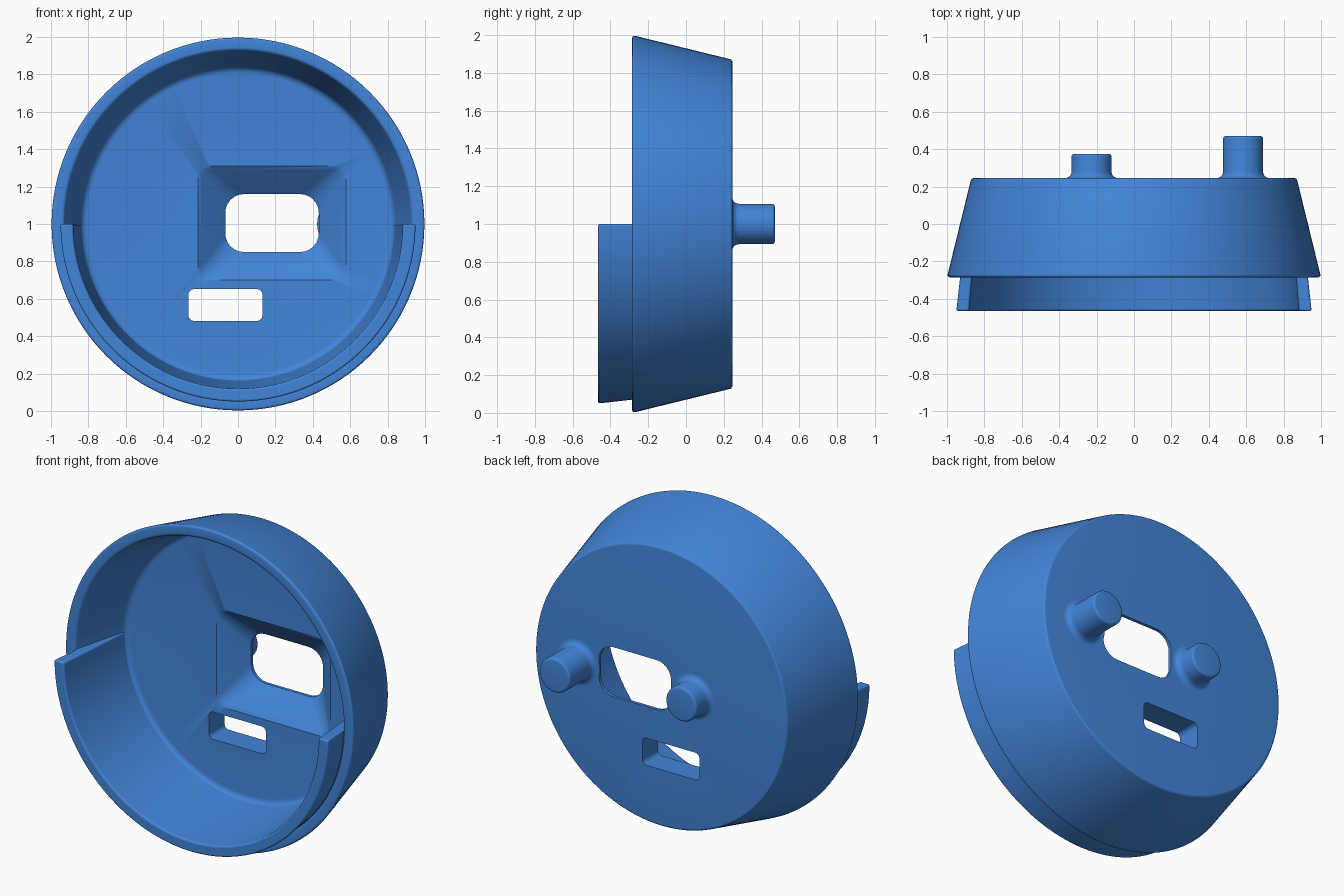
import bpy, bmesh, math
from mathutils import Vector

old = bpy.data.objects.get("Cube")
if old:
    bpy.data.objects.remove(old, do_unlink=True)

blue = bpy.data.materials.new("blue plastic")
blue.use_nodes = True
color = (0.055, 0.235, 0.69, 1)
blue.diffuse_color = color
blue.node_tree.nodes["Principled BSDF"].inputs["Base Color"].default_value = color

FLOOR, BACK, RIM, LIP = 0.09, 0.245, -0.285, -0.465


def make_object(name, bm):
    bmesh.ops.remove_doubles(bm, verts=bm.verts, dist=1e-5)
    bmesh.ops.recalc_face_normals(bm, faces=bm.faces)
    mesh = bpy.data.meshes.new(name)
    bm.to_mesh(mesh)
    bm.free()
    mesh.materials.append(blue)
    obj = bpy.data.objects.new(name, mesh)
    bpy.context.collection.objects.link(obj)
    return obj


def smooth(obj):
    bpy.ops.object.select_all(action='DESELECT')
    obj.select_set(True)
    bpy.context.view_layer.objects.active = obj
    bpy.ops.object.shade_smooth_by_angle(angle=math.radians(35))


def rounded(points, steps=5):
    """Fillet the corners of a (radius, y, fillet) profile."""
    result = []
    for i, (r, y, f) in enumerate(points):
        p = Vector((r, y))
        if f == 0:
            result.append(p)
            continue
        a = Vector(points[i - 1][:2]) - p
        b = Vector(points[(i + 1) % len(points)][:2]) - p
        half = a.angle(b) / 2
        reach = f / math.tan(half)
        a.normalize()
        b.normalize()
        centre = p + (a + b).normalized() * f / math.sin(half)
        start, end = p + a * reach - centre, p + b * reach - centre
        sweep = start.angle_signed(end)
        for k in range(steps + 1):
            t = -sweep * k / steps
            c, s = math.cos(t), math.sin(t)
            result.append(centre + Vector((start.x * c - start.y * s,
                                           start.x * s + start.y * c)))
    return result


def revolve(name, points, x=0, angle=math.tau, steps=128, closed=False):
    """Turn a profile about the front-to-back axis at height 1."""
    bm = bmesh.new()
    vs = [bm.verts.new((x + p.x, p.y, 1)) for p in rounded(points)]
    edges = [bm.edges.new(pair) for pair in zip(vs, vs[1:])]
    if closed:
        edges.append(bm.edges.new((vs[-1], vs[0])))
    bmesh.ops.spin(bm, geom=vs + edges, cent=(x, 0, 1), axis=(0, 1, 0),
                   angle=angle, steps=steps)
    if closed:
        bmesh.ops.holes_fill(bm, edges=[e for e in bm.edges if e.is_boundary], sides=0)
    return make_object(name, bm)


def loft(name, cx, cz, sections, steps=6):
    """Skin rounded rectangles given as (y, width, height, corner radius)."""
    bm = bmesh.new()
    rings = []
    for y, w, h, r in sections:
        ring = []
        for q, (sx, sz) in enumerate([(1, 1), (-1, 1), (-1, -1), (1, -1)]):
            for k in range(steps + 1):
                t = (q + k / steps) * math.pi / 2
                ring.append(bm.verts.new((cx + sx * (w / 2 - r) + r * math.cos(t), y,
                                          cz + sz * (h / 2 - r) + r * math.sin(t))))
        rings.append(ring)
    for a, b in zip(rings, rings[1:]):
        for i in range(len(a)):
            j = (i + 1) % len(a)
            bm.faces.new((a[i], a[j], b[j], b[i]))
    bm.faces.new(rings[0])
    bm.faces.new(rings[-1])
    cutter = make_object(name, bm)
    cutter.hide_render = True
    return cutter


# Tapered cup
cup = revolve("cup_body", [
    (0, BACK, 0), (0.87, BACK, 0.015), (1.0, RIM, 0.012), (0.93, RIM, 0.02),
    (0.835, FLOOR, 0.04), (0, FLOOR, 0)])

# Funnel window and cable slot cut through the back
window = loft("window_cutter", 0.182, 1.005, [
    (FLOOR - 0.03, 0.86, 0.68, 0.07), (FLOOR, 0.79, 0.61, 0.05),
    (FLOOR + 0.015, 0.75, 0.57, 0.05), (BACK - 0.02, 0.5, 0.31, 0.1),
    (BACK + 0.02, 0.5, 0.31, 0.1)])
slot = loft("slot_cutter", -0.067, 0.567, [
    (FLOOR - 0.1, 0.395, 0.17, 0.03), (BACK + 0.1, 0.395, 0.17, 0.03)])
bpy.context.view_layer.objects.active = cup
for cutter in (window, slot):
    mod = cup.modifiers.new("cut", 'BOOLEAN')
    mod.operation = 'DIFFERENCE'
    mod.solver = 'EXACT'
    mod.object = cutter
    bpy.ops.object.modifier_apply(modifier=mod.name)
    bpy.data.objects.remove(cutter, do_unlink=True)
smooth(cup)

# Half-round lip lining the lower wall and standing out in front
lip = revolve("lower_lip", [
    (0.95, LIP, 0), (0.93, RIM, 0), (0.945, RIM + 0.02, 0), (0.85, FLOOR + 0.03, 0),
    (0.83, FLOOR + 0.03, 0), (0.835, FLOOR, 0), (0.882, LIP, 0)],
    angle=math.pi, steps=72, closed=True)
if sum(v.co.z for v in lip.data.vertices) / len(lip.data.vertices) > 1:
    for v in lip.data.vertices:
        v.co.z = 2 - v.co.z
    lip.data.flip_normals()
bevel = lip.modifiers.new("soft edges", 'BEVEL')
bevel.width, bevel.segments, bevel.angle_limit = 0.012, 3, math.radians(50)
smooth(lip)

# Locating pegs on the back, each with a flared foot
for name, x, end in (("short_peg", -0.227, 0.375), ("long_peg", 0.583, 0.47)):
    smooth(revolve(name, [
        (0, end, 0), (0.107, end, 0.015), (0.107, BACK, 0.035),
        (0.16, BACK, 0), (0.14, BACK - 0.01, 0), (0, BACK - 0.01, 0)], x=x, steps=48))
